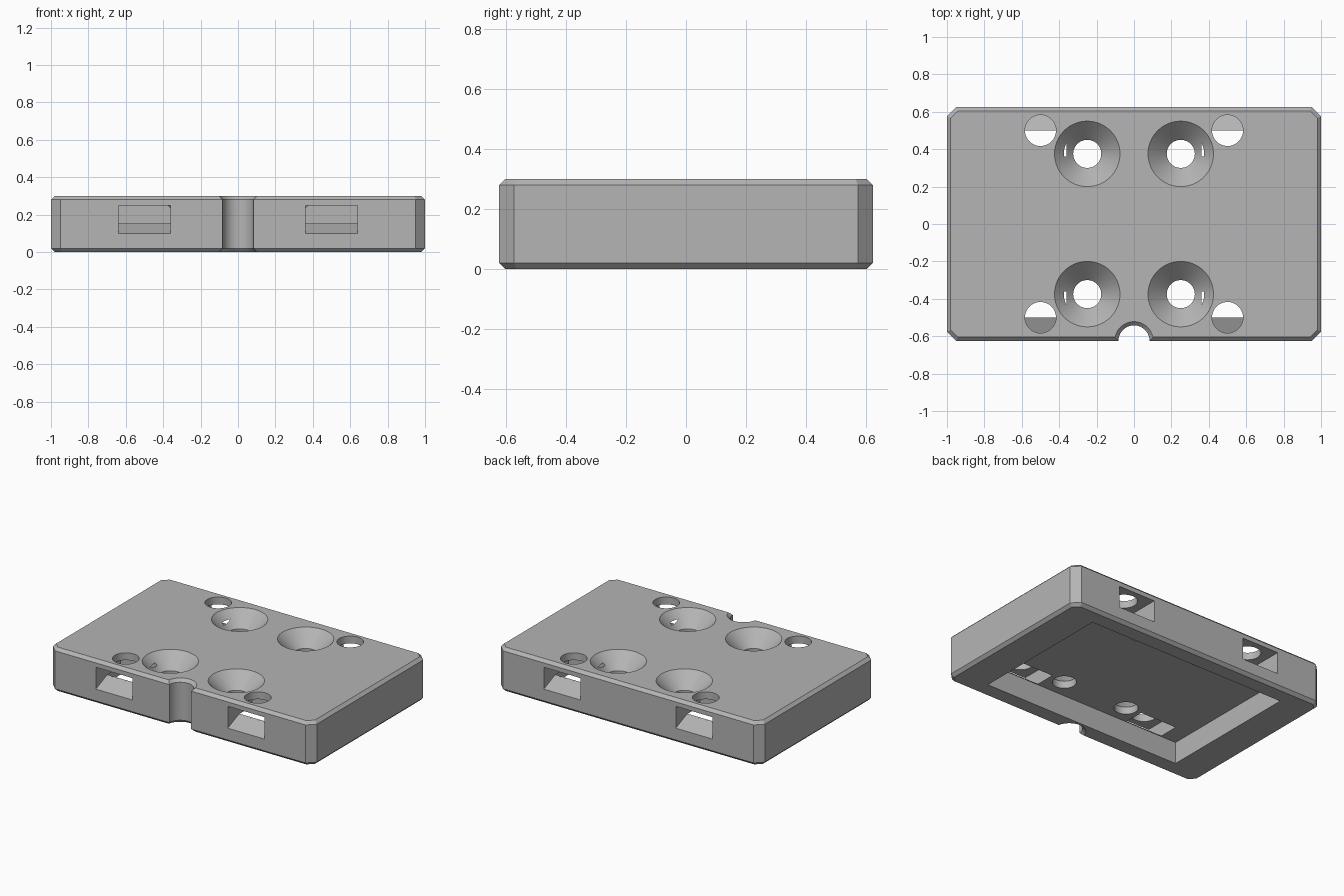
import bpy, bmesh, math

cube = bpy.data.objects.get("Cube")
if cube:
    bpy.data.objects.remove(cube, do_unlink=True)

# Main dimensions
HX, HY, H = 1.0, 0.625, 0.3
CORNER, EDGE = 0.05, 0.02
POCKET_X, POCKET_Y, POCKET_Z = 0.76, 0.505, 0.15

grey = bpy.data.materials.new("mid grey")
grey.use_nodes = True
colour = (0.46, 0.46, 0.46, 1)
grey.diffuse_color = colour
grey.node_tree.nodes["Principled BSDF"].inputs["Base Color"].default_value = colour


def finish(name, bm):
    bmesh.ops.recalc_face_normals(bm, faces=bm.faces)
    mesh = bpy.data.meshes.new(name)
    bm.to_mesh(mesh)
    bm.free()
    mesh.materials.append(grey)
    obj = bpy.data.objects.new(name, mesh)
    bpy.context.collection.objects.link(obj)
    return obj


def extrude(points, direction):
    """Closed prism from a planar outline."""
    bm = bmesh.new()
    face = bm.faces.new([bm.verts.new(p) for p in points])
    geom = bmesh.ops.extrude_face_region(bm, geom=[face])["geom"]
    verts = [g for g in geom if isinstance(g, bmesh.types.BMVert)]
    bmesh.ops.translate(bm, vec=direction, verts=verts)
    return bm


def lathe(x, y, profile, sides=64):
    """Closed turned solid from (radius, height) pairs."""
    bm = bmesh.new()
    rings = []
    for r, z in profile:
        angles = [2 * math.pi * i / sides for i in range(sides)]
        rings.append([bm.verts.new((x + r * math.cos(a), y + r * math.sin(a), z)) for a in angles])
    for low, high in zip(rings, rings[1:]):
        for i in range(sides):
            j = (i + 1) % sides
            bm.faces.new((low[i], low[j], high[j], high[i]))
    bm.faces.new(rings[0])
    bm.faces.new(rings[-1])
    return bm


# Plate with clipped corners and chamfered rims
outline = []
for sx, sy in ((1, 1), (-1, 1), (-1, -1), (1, -1)):
    pair = [(sx * HX, sy * (HY - CORNER), 0), (sx * (HX - CORNER), sy * HY, 0)]
    outline += pair if sx * sy > 0 else pair[::-1]
bm = extrude(outline, (0, 0, H))
rims = [e for e in bm.edges if abs(e.verts[0].co.z - e.verts[1].co.z) < 0.001]
bmesh.ops.bevel(bm, geom=rims, offset=EDGE, segments=1, affect='EDGES')
plate = finish("mounting_plate", bm)

cutters = []

# Rectangular pocket in the underside
pocket = [(sx * POCKET_X, sy * POCKET_Y, -0.1)
          for sx, sy in ((1, 1), (-1, 1), (-1, -1), (1, -1))]
cutters.append(finish("pocket_cutter", extrude(pocket, (0, 0, POCKET_Z + 0.1))))

# Rounded notch in the front edge, chamfered top and bottom
R = 0.083
notch = [(R + 2 * EDGE, -EDGE), (R, EDGE), (R, H - EDGE), (R + 2 * EDGE, H + EDGE)]
cutters.append(finish("notch_cutter", lathe(0, -HY, notch)))

for sy in (-1, 1):
    for sx in (-1, 1):
        # Strap slot with a ramp leading down to the side face
        slot = [(0.65, 0.09), (POCKET_Y - 0.005, 0.152), (POCKET_Y - 0.005, 0.13),
                (0.36, 0.13), (0.36, 0.25), (0.65, 0.25)]
        points = [(sx * 0.5 - 0.14, sy * y, z) for y, z in slot]
        cutters.append(finish("slot_cutter", extrude(points, (0.28, 0, 0))))
        # Round opening above each slot
        cutters.append(finish("opening_cutter",
                              lathe(sx * 0.5, sy * 0.5, [(R, 0.2), (R, H + 0.1)])))
        # Countersunk screw hole
        screw = [(0.075, 0.1), (0.075, 0.2), (0.195, H + 0.02)]
        cutters.append(finish("screw_cutter", lathe(sx * 0.25, sy * 0.375, screw)))

# Cut everything out of the plate
for cutter in cutters:
    cutter.hide_render = True
    mod = plate.modifiers.new("cut", 'BOOLEAN')
    mod.operation = 'DIFFERENCE'
    mod.solver = 'EXACT'
    mod.object = cutter
result = bpy.data.meshes.new_from_object(
    plate.evaluated_get(bpy.context.evaluated_depsgraph_get()))
plate.modifiers.clear()
plate.data = result
for cutter in cutters:
    bpy.data.objects.remove(cutter, do_unlink=True)

result.materials.clear()
result.materials.append(grey)
for poly in result.polygons:
    poly.material_index = 0

# Smooth round walls, crisp edges
bpy.ops.object.select_all(action='DESELECT')
plate.select_set(True)
bpy.context.view_layer.objects.active = plate
bpy.ops.object.shade_smooth_by_angle(angle=math.radians(20))
